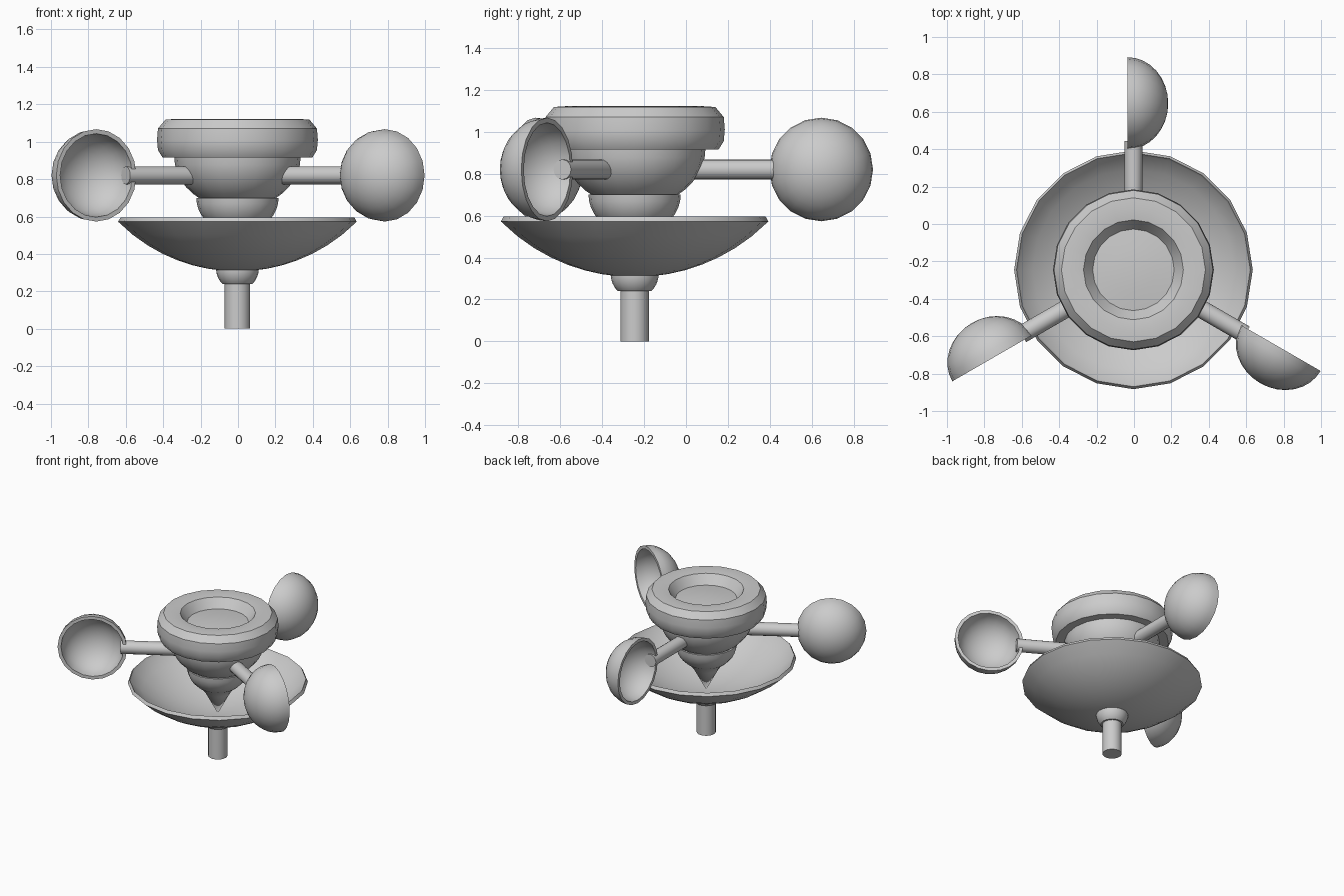
import bpy, bmesh
from math import sin, cos, pi, radians, sqrt
from mathutils import Matrix, Vector

if "Cube" in bpy.data.objects:
    bpy.data.objects.remove(bpy.data.objects["Cube"])

AX, AY = -0.003, -0.245          # spin axis of the rotor
AXIS = Matrix.Translation((AX, AY, 0))


def lathe(name, profile, segs=20, matrix=AXIS):
    """Revolve (radius, height) points around z, collapsing zero radii to poles."""
    bm = bmesh.new()
    rings = []
    for r, z in profile:
        if r < 1e-6:
            rings.append([bm.verts.new((0, 0, z))] * segs)
        else:
            rings.append([bm.verts.new((r * cos(2 * pi * i / segs),
                                        r * sin(2 * pi * i / segs), z))
                          for i in range(segs)])
    for a, b in zip(rings, rings[1:]):
        for i in range(segs):
            j = (i + 1) % segs
            face = list(dict.fromkeys((a[i], a[j], b[j], b[i])))
            bm.faces.new(face)
    bmesh.ops.recalc_face_normals(bm, faces=bm.faces)
    bm.transform(matrix)
    me = bpy.data.meshes.new(name)
    bm.to_mesh(me)
    bm.free()
    ob = bpy.data.objects.new(name, me)
    bpy.context.collection.objects.link(ob)
    bpy.ops.object.select_all(action='DESELECT')
    ob.select_set(True)
    bpy.context.view_layer.objects.active = ob
    bpy.ops.object.shade_smooth_by_angle(angle=radians(30))
    return ob


def cap(radius, z0, r0, r1, n=8):
    """Points on the lower side of a sphere with its lowest point at z0."""
    return [(r, z0 + radius - sqrt(radius * radius - r * r))
            for r in (r0 + (r1 - r0) * i / n for i in range(n + 1))]


def bulge(r0, z0, r1, z1, n=6):
    """Quarter-round flare from (r0, z0) out to (r1, z1)."""
    t0 = math_acos(r0 / r1)
    return [(r1 * cos(t0 * (1 - i / n)),
             z1 - (z1 - z0) * sin(t0 * (1 - i / n)) / sin(t0))
            for i in range(n + 1)]


def math_acos(v):
    from math import acos
    return acos(v)


# Post and its rounded collar
lathe("post", [(0, 0), (0.068, 0), (0.068, 0.32), (0, 0.32)])
lathe("collar", [(0, 0.24)] + bulge(0.08, 0.24, 0.114, 0.32) + [(0, 0.32)])

# Wide dish with bevelled lip
outer = cap(0.9, 0.307, 0, 0.638)
inner = cap(0.9, 0.335, 0, 0.615)
lathe("dish", outer + [(0.625, 0.595)] + inner[::-1])

# Stacked bulging hub
lathe("lower_hub", [(0, 0.33), (0.09, 0.50)] + bulge(0.12, 0.54, 0.22, 0.70) + [(0, 0.70)])
lathe("upper_hub", [(0, 0.69)] + bulge(0.20, 0.695, 0.338, 0.92) + [(0, 0.93)])

# Crown ring with recessed centre
lathe("crown", [(0, 0.915), (0.40, 0.915), (0.425, 0.955), (0.43, 1.01),
                (0.425, 1.07), (0.385, 1.118), (0.325, 1.122), (0.267, 1.115),
                (0.218, 1.045), (0.12, 1.055), (0, 1.06)])

# Three arms with hemispherical cups
R, DEPTH, WALL, N = 0.247, 0.218, 0.024, 8
cup_out = [(R * sin(pi / 2 * i / N), DEPTH * cos(pi / 2 * i / N)) for i in range(N + 1)]
cup_in = [((R - WALL) * sin(pi / 2 * i / N), (DEPTH - WALL) * cos(pi / 2 * i / N))
          for i in range(N + 1)]
for k in range(3):
    turn = AXIS @ Matrix.Translation((0, 0, 0.82)) @ Matrix.Rotation(radians(120 * k), 4, 'Z')
    to_y = Matrix.Rotation(radians(-90), 4, 'X')
    to_x = Matrix.Rotation(radians(90), 4, 'Y')
    lathe(f"arm_{k + 1}", [(0, 0.15), (0.048, 0.15), (0.048, 0.69), (0, 0.69)],
          16, turn @ to_y)
    lathe(f"cup_{k + 1}", cup_out + cup_in[::-1], 20,
          turn @ Matrix.Translation((-0.032, 0.89, 0)) @ to_x)
